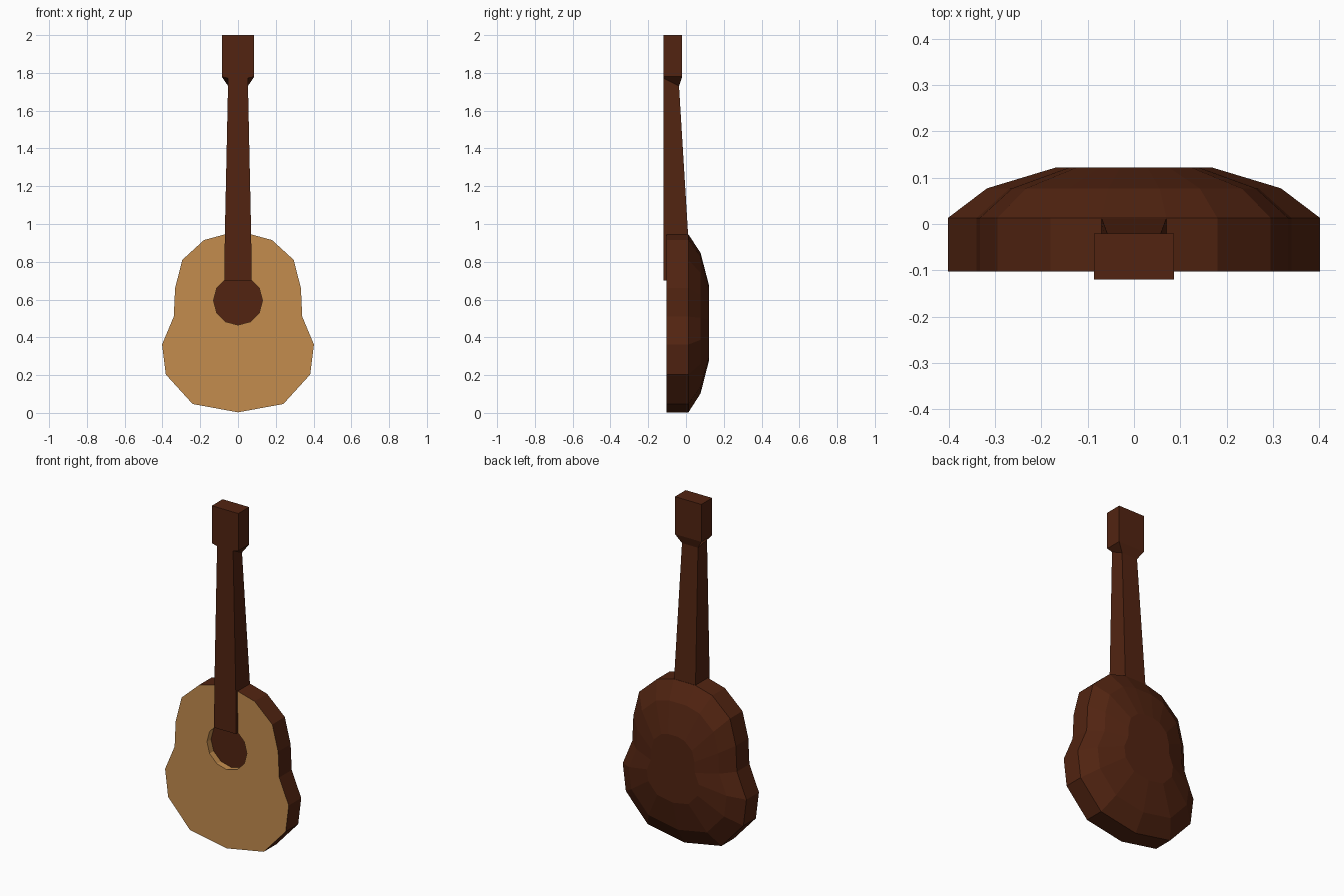
import bpy, bmesh, math

if "Cube" in bpy.data.objects:
    bpy.data.objects.remove(bpy.data.objects["Cube"])


def material(name, rgb):
    m = bpy.data.materials.new(name)
    m.diffuse_color = (*rgb, 1)
    m.use_nodes = True
    m.node_tree.nodes["Principled BSDF"].inputs["Base Color"].default_value = m.diffuse_color
    return m


brown = material("dark brown wood", (0.084, 0.0175, 0.0056))
tan = material("light tan wood", (0.55, 0.265, 0.076))


def finish(bm, name, mats):
    bmesh.ops.recalc_face_normals(bm, faces=bm.faces)
    mesh = bpy.data.meshes.new(name)
    bm.to_mesh(mesh)
    bm.free()
    for m in mats:
        mesh.materials.append(m)
    ob = bpy.data.objects.new(name, mesh)
    bpy.context.collection.objects.link(ob)
    return ob


def ring(bm, pts):
    return [bm.verts.new(p) for p in pts]


def bridge(bm, a, b, mat=0):
    n = len(a)
    for i in range(n):
        j = (i + 1) % n
        bm.faces.new((a[i], a[j], b[j], b[i])).material_index = mat


# Body: half outline mirrored, then flat sides and a faceted bowl back
half = [(0.24, 0.047), (0.382, 0.203), (0.402, 0.362), (0.34, 0.51),
        (0.333, 0.66), (0.295, 0.81), (0.18, 0.915), (0.07, 0.945)]
outline = [(0, 0.003)] + half + [(-x, z) for x, z in reversed(half)]
FRONT, FLOOR = -0.103, -0.065
bm = bmesh.new()
rings = []
for y, s in ((FRONT, 1), (0.013, 1), (0.077, 0.79), (0.122, 0.42)):
    rings.append(ring(bm, [(x * s, y, 0.478 + (z - 0.478) * s) for x, z in outline]))
for a, b in zip(rings, rings[1:]):
    bridge(bm, a, b)
bm.faces.new(rings[-1])

# Sound hole: tan walls and a dark floor
hole = [(0.13 * math.cos(math.tau * i / 12), 0.595 + 0.13 * math.sin(math.tau * i / 12))
        for i in range(12)]
rim = ring(bm, [(x, FRONT, z) for x, z in hole])
floor = ring(bm, [(x, FLOOR, z) for x, z in hole])
bridge(bm, rim, floor, 1)
bm.faces.new(floor)

# Tan front board between outline and hole
bm.edges.index_update()
edge_loops = [bm.edges.get((r[i], r[(i + 1) % len(r)]))
              for r in (rings[0], rim) for i in range(len(r))]
made = bmesh.ops.triangle_fill(bm, use_beauty=True, use_dissolve=False, edges=edge_loops)
for f in made["geom"]:
    if isinstance(f, bmesh.types.BMFace):
        f.material_index = 1
finish(bm, "body", [brown, tan])

# Neck and head: rectangular sections (front z, back z, half width, back y)
bm = bmesh.new()
sections = [(0.93, 0.93, 0.07, 0.012), (1.772, 1.73, 0.052, -0.037),
            (1.78, 1.78, 0.086, -0.02), (2.0, 2.0, 0.086, -0.02)]
loops = [ring(bm, [(-w, -0.12, zf), (w, -0.12, zf), (w, yb, zb), (-w, yb, zb)])
         for zf, zb, w, yb in sections]
for a, b in zip(loops, loops[1:]):
    bridge(bm, a, b)
bm.faces.new(loops[0])
bm.faces.new(loops[-1])
finish(bm, "neck_and_head", [brown])

# Fingerboard end lying on the front of the body
bm = bmesh.new()
lo, hi = [ring(bm, [(-w, -0.12, z), (w, -0.12, z), (w, -0.1, z), (-w, -0.1, z)])
          for z, w in ((0.7, 0.071), (0.93, 0.07))]
bridge(bm, lo, hi)
bm.faces.new(lo)
bm.faces.new(hi)
finish(bm, "fingerboard", [brown])
